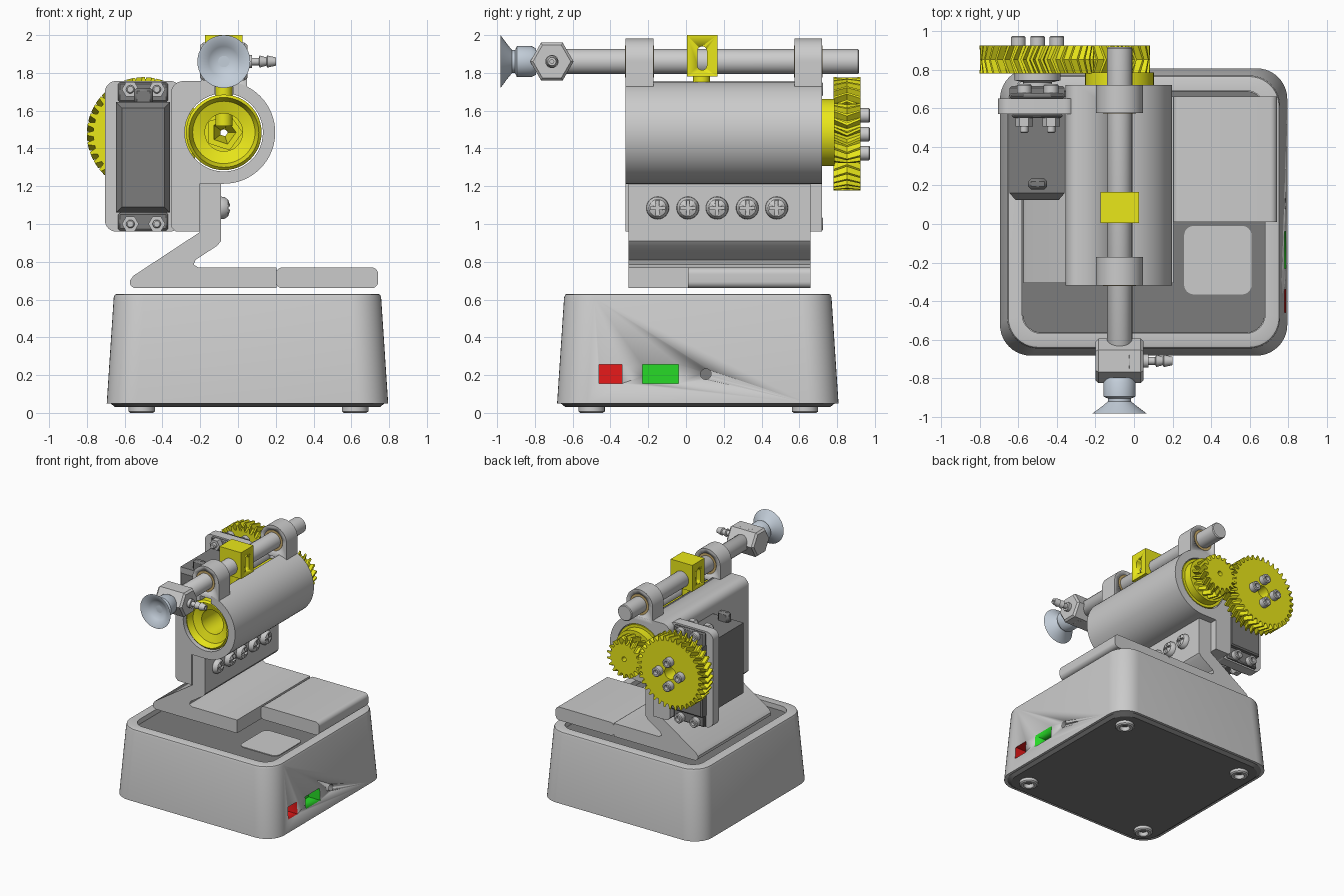
import bpy, bmesh, math
from math import pi, sin, cos
from mathutils import Vector

if "Cube" in bpy.data.objects:
    bpy.data.objects.remove(bpy.data.objects["Cube"])


def material(name, c):
    m = bpy.data.materials.new(name)
    m.diffuse_color = (*c, 1)
    m.use_nodes = True
    m.node_tree.nodes["Principled BSDF"].inputs["Base Color"].default_value = m.diffuse_color
    return m


GREY = material("grey", (.6, .6, .6))
DARK = material("dark_grey", (.2, .2, .2))
YELLOW = material("yellow", (.82, .8, .01))
BLUE = material("pale_blue", (.55, .62, .7))
BRONZE = material("bronze", (.6, .42, .15))
RED = material("red", (.8, .01, .01))
GREEN = material("green", (.02, .7, .02))


def skin(name, rings, mat=GREY, closed=False):
    """Quads between equal-length rings, then either caps or a closed loop."""
    bm = bmesh.new()
    vs = [[bm.verts.new(p) for p in r] for r in rings]
    n = len(vs[0])
    pairs = list(zip(vs, vs[1:])) + ([(vs[-1], vs[0])] if closed else [])
    for a, b in pairs:
        for i in range(n):
            j = (i + 1) % n
            bm.faces.new((a[i], a[j], b[j], b[i]))
    if not closed:
        bm.faces.new(vs[0])
        bm.faces.new(vs[-1])
    bmesh.ops.recalc_face_normals(bm, faces=bm.faces)
    me = bpy.data.meshes.new(name)
    bm.to_mesh(me)
    bm.free()
    ob = bpy.data.objects.new(name, me)
    me.materials.append(mat)
    bpy.context.collection.objects.link(ob)
    bpy.ops.object.select_all(action='DESELECT')
    ob.select_set(True)
    bpy.context.view_layer.objects.active = ob
    bpy.ops.object.shade_smooth_by_angle(angle=math.radians(32))
    return ob


def lathe(name, prof, at, axis='y', mat=GREY, n=32, closed=False):
    """Profile of (radius, distance along axis) turned round the axis."""
    def place(r, t, a):
        u, v = r * cos(a), r * sin(a)
        return Vector(at) + Vector({'x': (t, u, v), 'y': (u, t, v), 'z': (u, v, t)}[axis])
    return skin(name, [[place(r, t, 2 * pi * i / n) for i in range(n)] for r, t in prof], mat, closed)


def prism(name, pts, y0, y1, mat=GREY):
    return skin(name, [[(x, y, z) for x, z in pts] for y in (y0, y1)], mat)


def rounded(x0, x1, y0, y1, r, n=8):
    """Outline of a rounded rectangle."""
    out = []
    for k, (cx, cy) in enumerate(((x1 - r, y1 - r), (x0 + r, y1 - r), (x0 + r, y0 + r), (x1 - r, y0 + r))):
        for i in range(n + 1):
            a = (k + i / n) * pi / 2
            out.append((cx + r * cos(a), cy + r * sin(a)))
    return out


def box(name, x, y, z, mat=GREY, bevel=0):
    ob = skin(name, [[(x[0], y[0], h), (x[1], y[0], h), (x[1], y[1], h), (x[0], y[1], h)] for h in z], mat)
    if bevel:
        m = ob.modifiers.new("bevel", 'BEVEL')
        m.width, m.segments = bevel, 1
    return ob


def cut(ob, cutter):
    m = ob.modifiers.new("cut", 'BOOLEAN')
    m.operation, m.solver, m.object = 'DIFFERENCE', 'EXACT', cutter
    m.material_mode = 'TRANSFER'
    cutter.hide_render = True
    bpy.context.view_layer.objects.active = ob
    bpy.ops.object.modifier_apply(modifier=m.name)
    bpy.data.objects.remove(cutter)


def gear(name, x, z, teeth, bore, twist, phase):
    """Herringbone gear with its axis along y."""
    mod = .0158
    pitch = teeth * mod / 2
    shape = [(pitch - mod * 1.2, -.33), (pitch + mod, -.13), (pitch + mod, .13), (pitch - mod * 1.2, .33)]

    def ring(y, tw, r0=None):
        return [(x + (r0 or r) * cos(a), y, z + (r0 or r) * sin(a))
                for i in range(teeth) for r, f in shape
                for a in [2 * pi * (i + f + phase + tw) / teeth]]
    return skin(name, [ring(.78, 0), ring(.852, twist), ring(.925, 0), ring(.925, 0, bore), ring(.78, 0, bore)],
                YELLOW, True)


# Tapered base housing with a shallow open recess in the top
def base_ring(h, r, z):
    return [(x, y, z) for x, y in rounded(.05 - h, .05 + h, .0625 - h, .0625 + h, r, 10)]


base = skin("base_housing", [base_ring(*p) for p in (
    (.745, .16, .05), (.708, .16, .61), (.702, .155, .626), (.692, .15, .63), (.63, .1, .63), (.63, .1, .57))])
for nm, y0, y1, m in (("power_switch", -.46, -.34, RED), ("data_port", -.23, -.04, GREEN)):
    cut(base, box(nm + "_cutter", (.68, .9), (y0, y1), (.155, .255), m))
cut(base, lathe("jack_cutter", [(.028, 0), (.028, .3)], (.62, .105, .205), 'x', DARK))
tray = skin("tray_floor", [[(x, y, z) for x, y in rounded(-.578, .678, -.566, .69, .1)] for z in (.565, .59)], DARK)
skin("tray_pad", [[(x, y, z) for x, y in rounded(.26, .61, -.365, -.01, .05)] for z in (.57, .596)])
skin("bottom_plate", [base_ring(.7, .14, .03), base_ring(.725, .15, .05)], DARK)
for x in (-.51, .62):
    for y in (-.5, .63):
        lathe("foot", [(.06, 0), (.07, .008), (.07, .035), (.035, .035), (.035, .012), (.04, 0)],
              (x, y, 0), 'z', closed=True)

# Bent bracket and its platform
prism("bracket", [(-.55, .66), (.205, .66), (.205, .77), (-.21, .77), (-.235, .785), (-.225, .81), (-.11, .885),
                  (-.09, .91), (-.09, 1.22), (-.205, 1.22), (-.205, .955), (-.555, .725), (-.572, .7), (-.57, .675)],
      -.305, .66)
prism("platform", rounded(.2, .742, .66, .77, .035), .01, .66)
for y in (-.15, .01, .165, .325, .48):
    s = lathe("bracket_screw", [(.06, 0), (.058, .018), (.045, .037), (.02, .047), (.004, .049)],
              (-.09, y, 1.085), 'x')
    for w, h in ((.038, .008), (.008, .038)):
        cut(s, box("cross_cutter", (-.062, 0), (y - w, y + w), (1.085 - h, 1.085 + h)))

# Barrel body: round on the right, flat-sided on the left
X, Z = -.075, 1.485
arc = [(X + .272 * cos(a), Z + .272 * sin(a)) for a in [pi / 2 - pi * i / 32 for i in range(33)]]
corner = [(-.29 - .065 * cos(a), 1.692 + .065 * sin(a)) for a in [pi / 2 * i / 6 for i in range(7)]]
body = prism("barrel", arc + [(-.205, 1.213), (-.205, .96), (-.33, .96), (-.355, .985)] + corner, -.32, .72)
cut(body, lathe("bore_cutter", [(.207, -.5), (.207, .9)], (X, 0, Z), n=48))
cut(body, box("slot_cutter", (X - .05, X + .05), (-.4, .6), (1.6, 1.9)))

# Rotating drum inside the barrel
lathe("drum", [(.185, -.305), (.2, -.29), (.2, .72), (.178, .72), (.178, .785), (.022, .785), (.022, .68),
               (.1, .68), (.1, -.23), (.165, -.25)], (X, 0, Z), mat=YELLOW, n=48, closed=True)
lathe("drum_socket", [(.1, .5), (.1, .66), (.022, .66), (.065, .5)], (X, 0, Z), mat=YELLOW, n=5, closed=True)

# Meshing gears
gear("large_gear", -.5, 1.477, 36, .05, .6, 0)
gear("small_gear", X, 1.48, 18, .02, -.6, .5)


def cap_screw(name, x, y, z, r, h):
    """Socket head screw facing the back."""
    lathe(name, [(r, 0), (r, h - .006), (r - .006, h), (r * .5, h), (r * .5, h * .4), (.003, h * .4)],
          (x, y, z), n=24)


for k in range(4):
    cap_screw("gear_screw", -.5 + .1 * cos(k * pi / 2), .925, 1.475 + .1 * sin(k * pi / 2), .038, .05)

# Servo, its mounting plate and fasteners
prism("servo_mount", rounded(-.705, -.3, .96, 1.757, .06), .57, .65)
sx0, sx1 = -.645, -.36
skin("servo_body", [[(a, y, b) for a, b in ((sx0 + d, 1.06 + d), (sx1 - d, 1.06 + d), (sx1 - d, 1.645 - d),
                                           (sx0 + d, 1.645 - d))]
                    for y, d in ((.125, .03), (.16, 0), (.705, 0), (.715, .01))], DARK)
box("servo_flange", (sx0, sx1), (.65, .68), (.965, 1.75), DARK, .01)
for z in ((.965, 1.06), (1.645, 1.75)):
    box("servo_ear", (-.635, -.37), (.55, .572), z, DARK, .01)
box("cable_outlet", (-.55, -.45), (.18, .235), (1.63, 1.72), DARK, .015)
lathe("servo_horn", [(.075, .71), (.075, .735), (.12, .745), (.12, .782)], (-.5, 0, 1.477))
for x in (-.57, -.43):
    for z in (1.0, 1.713):
        lathe("servo_nut", [(.045, .505), (.045, .552)], (x, 0, z), n=6)
        lathe("servo_bolt", [(.016, .472), (.022, .478), (.022, .66)], (x, 0, z), n=20)
        cap_screw("servo_screw", x, .68, z, .038, .045)

# Sliding rod in two lugs with bronze bushings
RZ = 1.86
lug = [(X + .122 * cos(a), RZ + .122 * sin(a)) for a in [pi * i / 24 for i in range(25)]]
for y0, y1 in ((-.32, -.172), (.575, .72)):
    ob = prism("rod_lug", lug + [(X - .122, 1.725), (X + .122, 1.725)], y0, y1)
    cut(ob, lathe("lug_cutter", [(.085, -1), (.085, 1)], (X, 0, RZ)))
    lathe("bushing", [(.085, y0 - .002), (.085, y1 + .002), (.066, y1 + .002), (.066, y0 - .002)],
          (X, 0, RZ), mat=BRONZE, closed=True)
lathe("rod", [(.06, -.665), (.066, -.655), (.066, .91), (.06, .917)], (X, 0, RZ))

# Follower block clamped on the rod, with its pin reaching into the drum
blk = box("follower_block", (X - .1, X + .1), (.005, .167), (1.78, 2.0), YELLOW)
cut(blk, skin("window_cutter", [[(x, y, z) for y, z in rounded(.06, .11, 1.815, 1.94, .024)] for x in (-.5, .5)], YELLOW))
lathe("follower_pin", [(.045, 1.52), (.045, 1.8)], (X, .083, 0), 'z', YELLOW)

# Suction fitting: block, barbed hose nozzle, collar and cup
box("fitting_block", (X - .07, X + .07), (-.77, -.66), (RZ - .1, RZ + .1), GREY, .02)
lathe("fitting_nut", [(.1, -.125), (.115, -.11), (.115, .11), (.1, .125)], (X, -.71, RZ), 'x', n=6)
lathe("hose_nozzle", [(.035, .0), (.035, .15), (.02, .15), (.02, .185), (.032, .19), (.022, .225), (.032, .23),
                      (.022, .275), (.01, .275), (.01, .2)], (X, -.71, RZ), 'x')
lathe("fitting_neck", [(.045, -.85), (.045, -.74)], (X, 0, RZ))
lathe("suction_collar", [(.06, -.93), (.06, -.905), (.083, -.895), (.083, -.82), (.07, -.795), (.045, -.795)],
      (X, 0, RZ), mat=BLUE)
lathe("suction_cup", [(.06, -.92), (.09, -.945), (.14, -.982), (.132, -.982), (.08, -.95), (.06, -.935),
                      (.03, -.93), (.03, -.9)], (X, 0, RZ), mat=BLUE, n=40)
